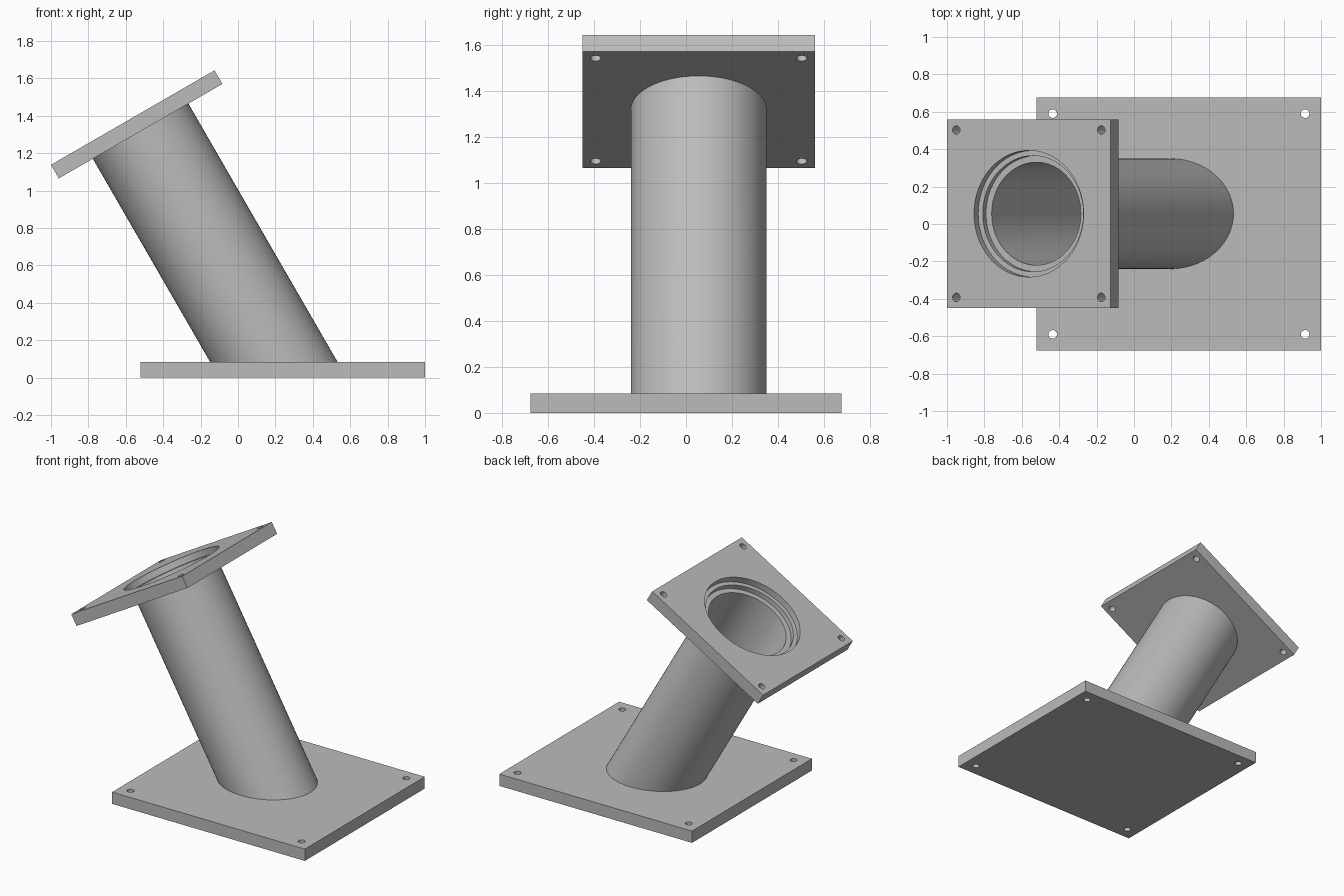
import bpy, bmesh, math
from mathutils import Matrix, Vector

cube = bpy.data.objects.get("Cube")
if cube:
    bpy.data.objects.remove(cube)

THICK = 0.084
TUBE_R, BORE_R = 0.295, 0.275
TILT = Matrix.Translation((-0.5627, 0.055, 1.39)) @ Matrix.Rotation(math.radians(-30), 4, 'Y')

steel = bpy.data.materials.new("grey_steel")
steel.use_nodes = True
GREY = (0.5, 0.5, 0.5, 1)
steel.diffuse_color = GREY
steel.node_tree.nodes["Principled BSDF"].inputs["Base Color"].default_value = GREY


def make(name, bm):
    bmesh.ops.recalc_face_normals(bm, faces=bm.faces)
    mesh = bpy.data.meshes.new(name)
    bm.to_mesh(mesh)
    bm.free()
    mesh.materials.append(steel)
    obj = bpy.data.objects.new(name, mesh)
    bpy.context.collection.objects.link(obj)
    return obj


def activate(obj):
    bpy.ops.object.select_all(action='DESELECT')
    obj.select_set(True)
    bpy.context.view_layer.objects.active = obj


def plate(name, sx, sy):
    """Slab whose top face lies on local z = 0."""
    bm = bmesh.new()
    bmesh.ops.create_cube(bm, size=1, matrix=Matrix.Translation((0, 0, -THICK / 2))
                          @ Matrix.Diagonal((sx, sy, THICK, 1)))
    return make(name, bm)


def drill(obj, x, y, radius, depth, sides):
    """Cut a round hole of the given depth from the top face."""
    bm = bmesh.new()
    top = 0.05
    bmesh.ops.create_cone(bm, cap_ends=True, segments=sides, radius1=radius, radius2=radius,
                          depth=depth + top, matrix=Matrix.Translation((x, y, (top - depth) / 2)))
    cutter = make("hole_cutter", bm)
    cutter.hide_render = True
    activate(obj)
    mod = obj.modifiers.new("hole", 'BOOLEAN')
    mod.operation, mod.solver, mod.object = 'DIFFERENCE', 'EXACT', cutter
    bpy.ops.object.modifier_apply(modifier=mod.name)
    bpy.data.objects.remove(cutter)


def corner_holes(obj, dx, dy):
    for sx in (-1, 1):
        for sy in (-1, 1):
            drill(obj, sx * dx, sy * dy, 0.023, THICK + 0.05, 24)


def smooth(obj):
    activate(obj)
    bpy.ops.object.shade_smooth_by_angle(angle=math.radians(30))


# Base plate with four bolt holes
base = plate("base_plate", 1.52, 1.35)
corner_holes(base, 0.675, 0.59)
base.matrix_world = Matrix.Translation((0.24, 0, THICK))
smooth(base)

# Tilted flange with bolt holes and a stepped opening
flange = plate("top_flange", 1.01, 1.01)
corner_holes(flange, 0.4475, 0.4475)
drill(flange, 0, 0, 0.338, 0.045, 96)
drill(flange, 0, 0, TUBE_R + 0.015, THICK - 0.004, 96)
drill(flange, 0, 0, BORE_R, THICK + 0.05, 96)
flange.matrix_world = TILT
smooth(flange)

# Hollow slanted tube, trimmed level with the base plate
bm = bmesh.new()
profile = [bm.verts.new((r, 0, z)) for r, z in
           ((TUBE_R, -THICK), (TUBE_R, -2), (BORE_R, -2), (BORE_R, -THICK))]
edges = [bm.edges.new((profile[i], profile[(i + 1) % 4])) for i in range(4)]
bmesh.ops.spin(bm, geom=profile + edges, cent=(0, 0, 0), axis=(0, 0, 1),
               angle=math.tau, steps=96, use_duplicate=False)
bmesh.ops.remove_doubles(bm, verts=bm.verts, dist=0.0001)
bm.transform(TILT)
bmesh.ops.bisect_plane(bm, geom=bm.verts[:] + bm.edges[:] + bm.faces[:],
                       plane_co=(0, 0, THICK), plane_no=Vector((0, 0, 1)), clear_inner=True)
smooth(make("slanted_tube", bm))
